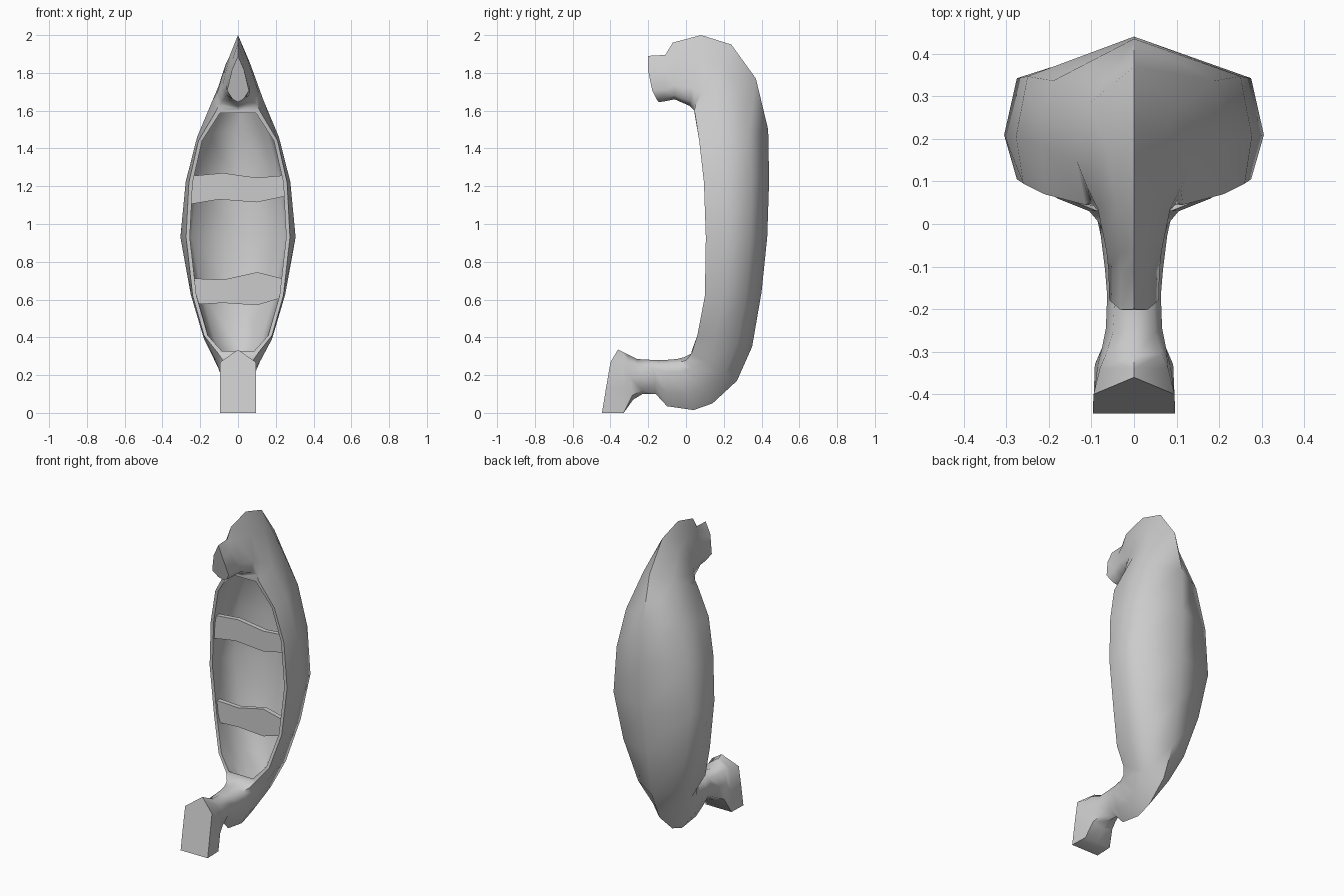
import bpy, bmesh
from mathutils import Vector

if "Cube" in bpy.data.objects:
    bpy.data.objects.remove(bpy.data.objects["Cube"])


def finish(name, bm, angle):
    bmesh.ops.remove_doubles(bm, verts=bm.verts, dist=0.0005)
    bmesh.ops.recalc_face_normals(bm, faces=bm.faces)
    me = bpy.data.meshes.new(name)
    bm.to_mesh(me)
    bm.free()
    ob = bpy.data.objects.new(name, me)
    bpy.context.collection.objects.link(ob)
    bpy.ops.object.select_all(action='DESELECT')
    ob.select_set(True)
    bpy.context.view_layer.objects.active = ob
    bpy.ops.object.shade_smooth_by_angle(angle=angle)
    return ob


# Cross-sections: keel (y, z), deck (y, z), three half-widths
STATIONS = [
    (-0.20, 1.89, -0.145, 1.645, 0.032, 0.058, 0.030),     # figurehead
    (-0.11, 1.895, -0.11, 1.65, 0.032, 0.060, 0.040),
    (-0.07, 1.96, -0.06, 1.66, 0.030, 0.065, 0.060),
    (0.08, 2.00, 0.02, 1.625, 0.045, 0.085, 0.080),
    (0.24, 1.95, 0.035, 1.61, 0.065, 0.110, 0.100),
    (0.37, 1.77, 0.045, 1.60, 0.105, 0.135, 0.115),        # hull
    (0.435, 1.50, 0.07, 1.44, 0.190, 0.217, 0.210),
    (0.44, 1.23, 0.095, 1.22, 0.250, 0.277, 0.260),
    (0.43, 0.93, 0.105, 0.93, 0.275, 0.305, 0.275),
    (0.40, 0.64, 0.10, 0.62, 0.222, 0.250, 0.240),
    (0.35, 0.35, 0.06, 0.41, 0.150, 0.180, 0.180),
    (0.27, 0.17, 0.03, 0.315, 0.090, 0.115, 0.105),
    (0.14, 0.05, -0.01, 0.295, 0.065, 0.090, 0.080),       # stern neck
    (0.04, 0.015, -0.05, 0.285, 0.055, 0.078, 0.065),
    (-0.10, 0.035, -0.11, 0.28, 0.045, 0.068, 0.055),
    (-0.16, 0.10, -0.17, 0.28, 0.045, 0.063, 0.045),
    (-0.23, 0.10, -0.26, 0.285, 0.055, 0.066, 0.050),
    (-0.28, 0.07, -0.31, 0.31, 0.072, 0.076, 0.066),
    (-0.33, 0.0, -0.34, 0.325, 0.092, 0.086, 0.080),
    (-0.445, 0.0, -0.36, 0.335, 0.096, 0.096, 0.095),
]
FIRST, LAST = 5, 11      # open part of the hull


def fractions(i):
    if i >= 18:
        return (0.0, 0.4, 0.8)
    if i >= 16:
        return (0.1, 0.5, 0.85)
    if FIRST <= i <= LAST:
        return (0.27, 0.68, 1.0)
    return (0.3, 0.75, 0.93)


def section(i, wall=0.0):
    ky, kz, py, pz, *widths = STATIONS[i]
    k, p = Vector((0, ky, kz)), Vector((0, py, pz))
    k = k.lerp(p, wall / (k - p).length)
    half = [(k.lerp(p, t), w) for t, w in zip(fractions(i), widths)]
    if wall:
        half = [(c, w - s) for (c, w), s in zip(half, (0.03, 0.03, 0.02))]
    right = [c + Vector((w, 0, 0)) for c, w in half]
    left = [c - Vector((w, 0, 0)) for c, w in reversed(half)]
    return [k] + right + [p] + left


bm = bmesh.new()
# Outer skin, with both end faces bowed forward
outer = [[bm.verts.new(v) for v in section(i)] for i in range(len(STATIONS))]
for ring, bows in ((outer[0], (0.018, 0.02, 0.008)), (outer[-1], (0, 0.012, 0.023))):
    for j, bow in enumerate(bows, 1):
        ring[j].co.y -= bow
        ring[8 - j].co.y -= bow
for i in range(len(outer) - 1):
    for j in range(8):
        if FIRST <= i < LAST and j in (3, 4):
            continue
        n = (j + 1) % 8
        bm.faces.new((outer[i][j], outer[i][n], outer[i + 1][n], outer[i + 1][j]))
bm.faces.new(outer[0])
bm.faces.new(outer[-1])

# Inner skin and gunwale
inner = {}
for i in range(FIRST, LAST + 1):
    pts = section(i, 0.04)
    if i in (FIRST, LAST):
        for v in pts:
            v.z += -0.012 if i == FIRST else 0.012
    inner[i] = [None if j == 4 else bm.verts.new(v) for j, v in enumerate(pts)]
for i in range(FIRST, LAST):
    a, b = inner[i], inner[i + 1]
    for j in (0, 1, 2, 5, 6, 7):
        n = (j + 1) % 8
        bm.faces.new((a[j], a[n], b[n], b[j]))
    for j in (3, 5):
        bm.faces.new((outer[i][j], outer[i + 1][j], b[j], a[j]))
for i in (FIRST, LAST):
    bm.faces.new([v for v in inner[i] if v])
    bm.faces.new((outer[i][3], outer[i][4], outer[i][5], inner[i][5], inner[i][3]))
finish("hull", bm, 1.08)


# Benches with uneven edges
def bench(name, top, bottom, y=0.115, thick=0.03):
    bm = bmesh.new()
    face = bm.faces.new([bm.verts.new((x, y, z)) for x, z in top + bottom[::-1]])
    ext = bmesh.ops.extrude_face_region(bm, geom=[face], use_keep_orig=True)
    for v in ext["geom"]:
        if isinstance(v, bmesh.types.BMVert):
            v.co.y += thick
    finish(name, bm, 0.3)


bench("upper_bench",
      [(-0.24, 1.255), (-0.08, 1.27), (0.10, 1.245), (0.24, 1.257)],
      [(-0.253, 1.105), (-0.10, 1.13), (0.10, 1.115), (0.25, 1.147)])
bench("lower_bench",
      [(-0.235, 0.712), (-0.08, 0.705), (0.10, 0.745), (0.235, 0.712)],
      [(-0.212, 0.575), (-0.08, 0.582), (0.10, 0.57), (0.217, 0.605)])
